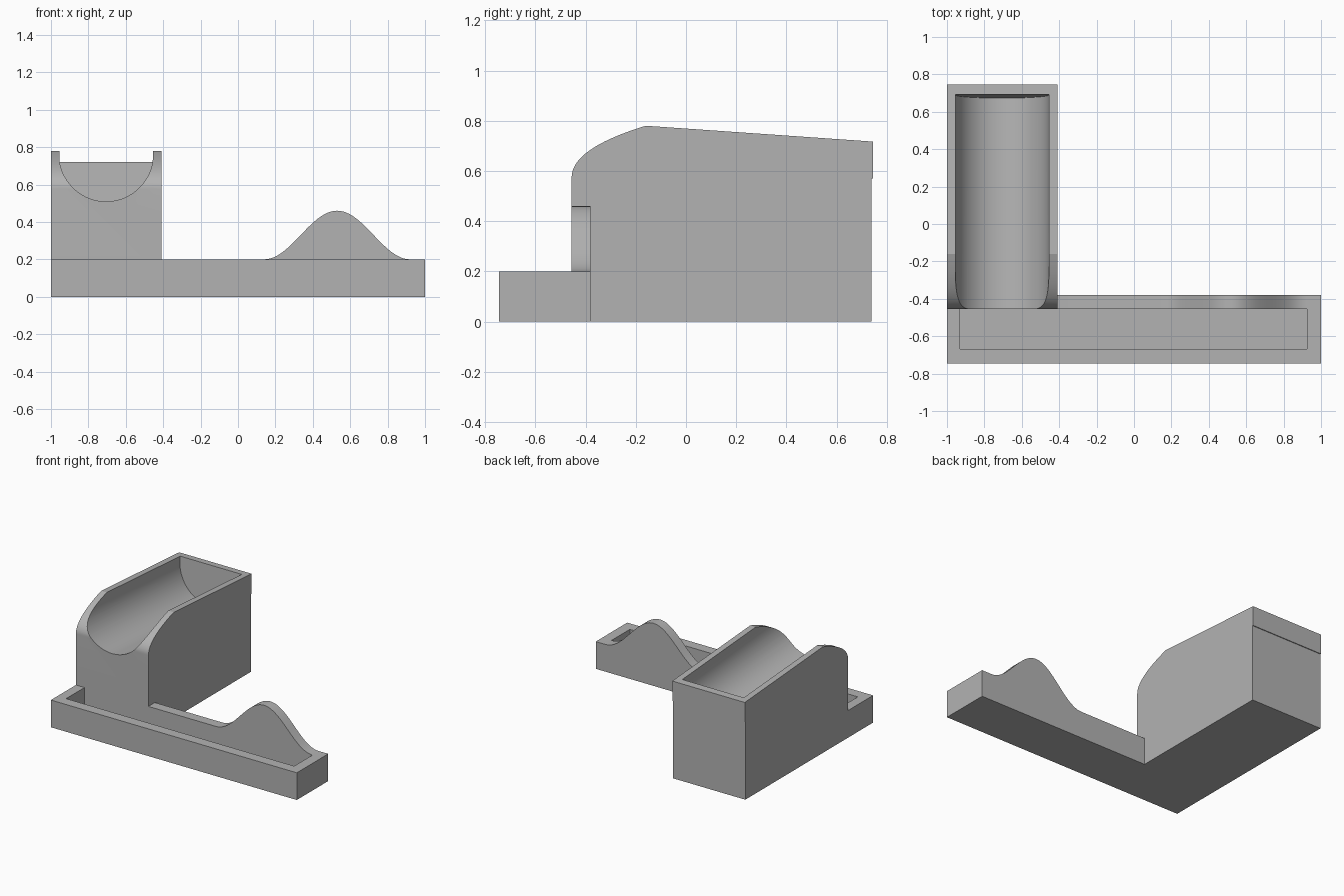
import bpy, bmesh, math
from mathutils import Vector

if "Cube" in bpy.data.objects:
    bpy.data.objects.remove(bpy.data.objects["Cube"], do_unlink=True)

grey = bpy.data.materials.new("plain_grey")
grey.use_nodes = True
colour = (0.45, 0.45, 0.45, 1)
grey.diffuse_color = colour
grey.node_tree.nodes["Principled BSDF"].inputs["Base Color"].default_value = colour


def prism(name, outline, sweep):
    """Extrude a closed outline of 3D points along a vector."""
    bm = bmesh.new()
    face = bm.faces.new([bm.verts.new(p) for p in outline])
    ext = bmesh.ops.extrude_face_region(bm, geom=[face])["geom"]
    bmesh.ops.translate(bm, vec=Vector(sweep),
                        verts=[g for g in ext if isinstance(g, bmesh.types.BMVert)])
    bmesh.ops.recalc_face_normals(bm, faces=bm.faces)
    mesh = bpy.data.meshes.new(name)
    bm.to_mesh(mesh)
    bm.free()
    mesh.materials.append(grey)
    obj = bpy.data.objects.new(name, mesh)
    bpy.context.collection.objects.link(obj)
    return obj


def box(name, x0, x1, y0, y1, z0, z1):
    return prism(name, [(x0, y0, z0), (x1, y0, z0), (x1, y1, z0), (x0, y1, z0)],
                 (0, 0, z1 - z0))


def combine(target, tool, operation):
    """Apply a boolean and remove the tool object."""
    tool.hide_render = True
    mod = target.modifiers.new(operation.lower(), "BOOLEAN")
    mod.operation, mod.solver, mod.object = operation, "EXACT", tool
    bpy.context.view_layer.objects.active = target
    bpy.ops.object.modifier_apply(modifier=mod.name)
    bpy.data.objects.remove(tool, do_unlink=True)


FRONT, WALL, TRAY_BACK, BACK = -0.745, -0.455, -0.38, 0.745
LEFT, BLOCK_SIDE, TRAY_TOP = -1.0, -0.41, 0.2

# Long shallow tray
body = box("desk_organiser", LEFT, 1, FRONT, TRAY_BACK, 0, TRAY_TOP)

# Tall block: rounded front shoulder, sloping top, slight lip at the back
start, control, crest = Vector((WALL, 0.575)), Vector((WALL, 0.69)), Vector((-0.16, 0.78))
side = [(WALL, 0)]
for i in range(25):
    t = i / 24
    side.append(tuple(start * (1 - t) ** 2 + control * 2 * t * (1 - t) + crest * t * t))
side += [(BACK, 0.717), (BACK, 0.57), (BACK - 0.006, 0.57), (BACK - 0.006, 0)]
block = prism("tall_block", [(LEFT, y, z) for y, z in side], (BLOCK_SIDE - LEFT, 0, 0))
combine(body, block, "UNION")

# Back wall with a bell-shaped hump
peak, half, rise = 0.53, 0.39, 0.26
wave = [(-0.5, 0), (-0.5, TRAY_TOP)]
for i in range(49):
    u = i / 24 - 1
    wave.append((peak + half * u, TRAY_TOP + rise * (1 + math.cos(math.pi * u)) / 2))
wave += [(1, TRAY_TOP), (1, 0)]
hump = prism("hump_wall", [(x, WALL, z) for x, z in wave], (0, TRAY_BACK - WALL, 0))
combine(body, hump, "UNION")

# Recess in the tray
recess = box("recess_cutter", -0.93, 0.925, -0.668, WALL, 0.07, 0.6)
combine(body, recess, "DIFFERENCE")

# Round-bottomed trough, tilted down toward the back
radius, slope = 0.25, 0.069
arc = [(radius * math.cos(a), 0, radius * math.sin(a))
       for a in (math.pi * (1 + i / 48) for i in range(49))]
arc += [(radius, 0, 0.5), (-radius, 0, 0.5)]
trough = prism("trough_cutter", arc, (0, -1.5, 0))
trough.location = (-0.705, 0.69, 0.76 - slope * (0.69 - WALL))
trough.rotation_euler.x = -math.atan(slope)
bpy.context.view_layer.update()
combine(body, trough, "DIFFERENCE")

# Smooth curves, crisp edges
bpy.ops.object.select_all(action="DESELECT")
body.select_set(True)
bpy.context.view_layer.objects.active = body
bpy.ops.object.shade_smooth_by_angle(angle=math.radians(15))
